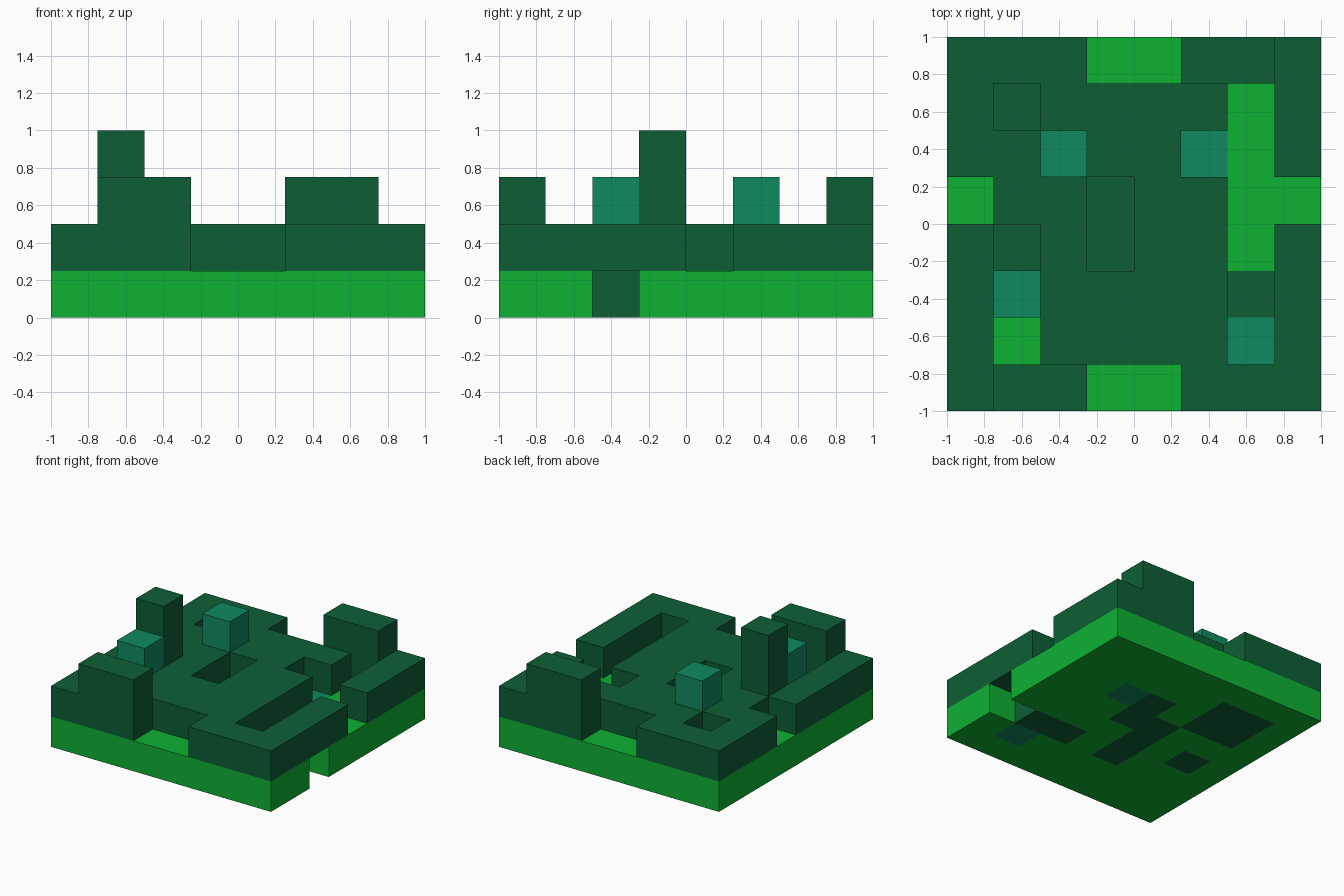
import bpy

if "Cube" in bpy.data.objects:
    bpy.data.objects.remove(bpy.data.objects["Cube"], do_unlink=True)

CELL = 0.25  # the model sits on an 8 x 8 grid of cubes


def make_material(name, color):
    mat = bpy.data.materials.new(name)
    mat.use_nodes = True
    mat.diffuse_color = (*color, 1)
    bsdf = next(n for n in mat.node_tree.nodes if n.type == 'BSDF_PRINCIPLED')
    bsdf.inputs["Base Color"].default_value = (*color, 1)
    bsdf.inputs["Roughness"].default_value = 0.9
    return mat


BRIGHT = make_material("bright_green", (0.0044, 0.445, 0.034))
DARK = make_material("dark_green", (0.004, 0.114, 0.036))
TEAL = make_material("teal_green", (0.0048, 0.254, 0.117))

# Cube face directions, each with its four corners wound outward
FACES = {
    (1, 0, 0): ((1, 0, 0), (1, 1, 0), (1, 1, 1), (1, 0, 1)),
    (-1, 0, 0): ((0, 0, 0), (0, 0, 1), (0, 1, 1), (0, 1, 0)),
    (0, 1, 0): ((0, 1, 0), (0, 1, 1), (1, 1, 1), (1, 1, 0)),
    (0, -1, 0): ((0, 0, 0), (1, 0, 0), (1, 0, 1), (0, 0, 1)),
    (0, 0, 1): ((0, 0, 1), (1, 0, 1), (1, 1, 1), (0, 1, 1)),
    (0, 0, -1): ((0, 0, 0), (0, 1, 0), (1, 1, 0), (1, 0, 0)),
}


def build_part(name, cells, mat):
    """Closed shell around a set of grid cells, without inner walls."""
    cells = set(cells)
    index, faces = {}, []
    for c in sorted(cells):
        for step, corners in FACES.items():
            if tuple(a + b for a, b in zip(c, step)) in cells:
                continue
            keys = [tuple(a + b for a, b in zip(c, k)) for k in corners]
            faces.append([index.setdefault(k, len(index)) for k in keys])
    verts = [((x - 4) * CELL, (y - 4) * CELL, z * CELL) for x, y, z in index]
    mesh = bpy.data.meshes.new(name)
    mesh.from_pydata(verts, [], faces)
    mesh.materials.append(mat)
    obj = bpy.data.objects.new(name, mesh)
    bpy.context.collection.objects.link(obj)
    return obj


def from_plan(plan, letter, z):
    """Cells of one layer; the first row of the plan is the back."""
    return [(x, 7 - r, z) for r, row in enumerate(plan)
            for x, ch in enumerate(row) if ch == letter]


# Ground layer: bright grass, dark and teal patches, one notch in the side
GROUND = ("GGGGGGGG",
          "GDDGGGGG",
          "GDDGDTGG",
          "GGGDDGGG",
          "GDGDGGGG",
          "GGGDGDD.",
          "GGGGGGTG",
          "GGGGGGGG")
build_part("ground_slab", from_plan(GROUND, "G", 0), BRIGHT)
build_part("ground_dark_patches", from_plan(GROUND, "D", 0), DARK)
build_part("ground_teal_patches", from_plan(GROUND, "T", 0), TEAL)

# Raised terrace with its pits, trench and side openings
TERRACE = ("DDD..DDD",
           "D.DDDD.D",
           "DDDDD..D",
           ".DD.DD..",
           "DDD.DD.D",
           "DDDDDD.D",
           "D.DDDD.D",
           "DDD..DDD")
build_part("terrace", from_plan(TERRACE, "D", 1), DARK)

# Blocks standing on the terrace
build_part("front_wall", [(1, 0, 2), (2, 0, 2)], DARK)
build_part("back_wall", [(5, 7, 2), (6, 7, 2)], DARK)
build_part("tower", [(1, 3, 2), (1, 3, 3)], DARK)
build_part("front_teal_block", [(1, 2, 2)], TEAL)
build_part("back_teal_block", [(2, 5, 2)], TEAL)
